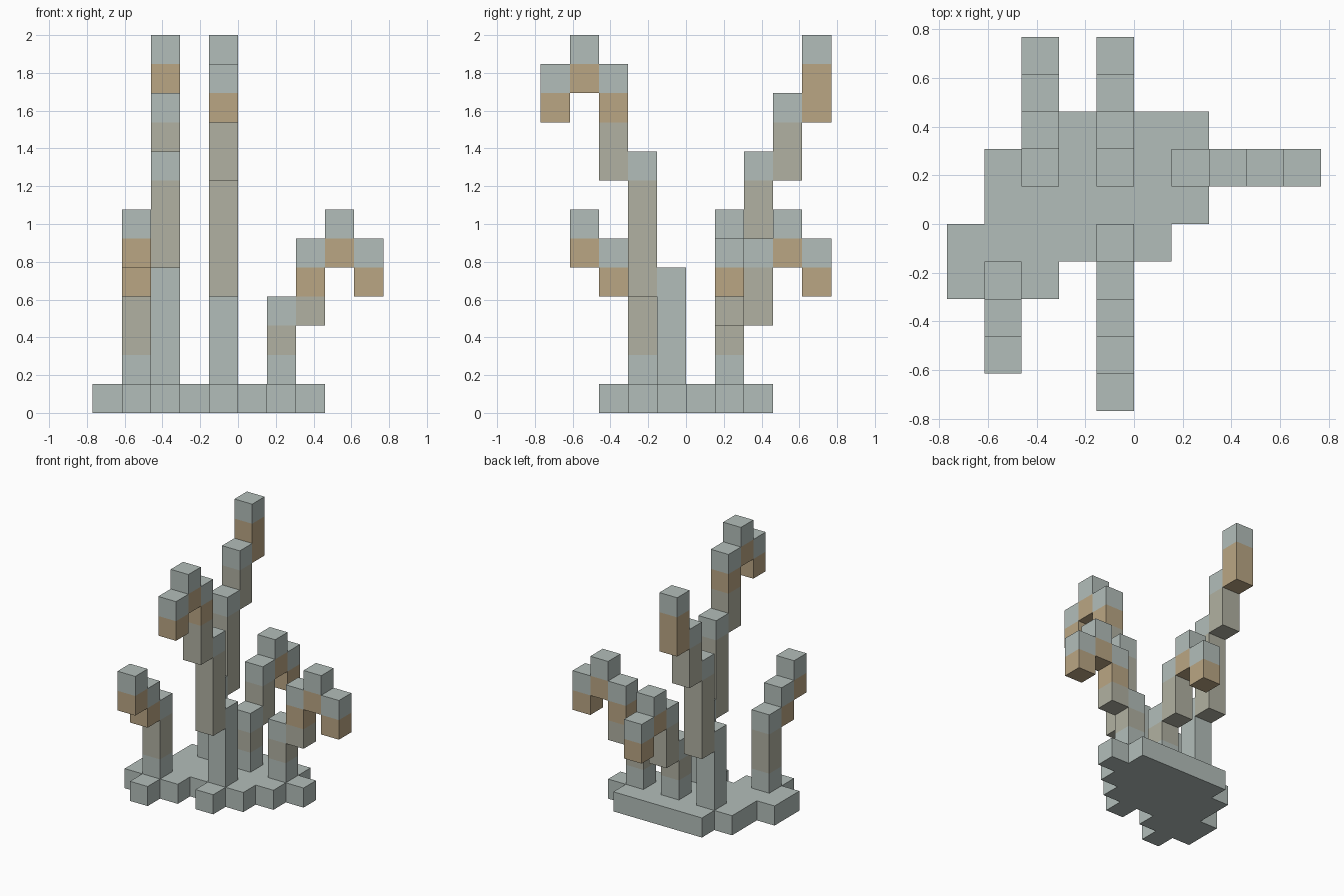
import bpy
import bmesh

if "Cube" in bpy.data.objects:
    bpy.data.objects.remove(bpy.data.objects["Cube"], do_unlink=True)

U = 2 / 13  # edge of one block


def make_material(name, rgb):
    mat = bpy.data.materials.new(name)
    mat.use_nodes = True
    mat.diffuse_color = (*rgb, 1)
    mat.node_tree.nodes["Principled BSDF"].inputs["Base Color"].default_value = (*rgb, 1)
    return mat


GREY, OLIVE, TAN = 0, 1, 2
MATERIALS = [
    make_material("pale grey", (0.45, 0.515, 0.49)),
    make_material("olive grey", (0.44, 0.44, 0.36)),
    make_material("sandy tan", (0.49, 0.38, 0.23)),
]


def finish(name, bm):
    bmesh.ops.recalc_face_normals(bm, faces=bm.faces)
    mesh = bpy.data.meshes.new(name)
    bm.to_mesh(mesh)
    bm.free()
    for mat in MATERIALS:
        mesh.materials.append(mat)
    obj = bpy.data.objects.new(name, mesh)
    bpy.context.collection.objects.link(obj)


def square(bm, i, j, k):
    """Corners of block (i, j) at block height k."""
    corners = ((i, j), (i + 1, j), (i + 1, j + 1), (i, j + 1))
    return [bm.verts.new((x * U, y * U, k * U)) for x, y in corners]


def add_segment(bm, i, j, bottom, bands):
    """Square post built upward from coloured bands of (height, colour)."""
    level = bottom
    ring = square(bm, i, j, level)
    bm.faces.new(ring).material_index = bands[0][1]
    for height, colour in bands:
        level += height
        upper = square(bm, i, j, level)
        for a in range(4):
            b = (a + 1) % 4
            face = bm.faces.new((ring[a], ring[b], upper[b], upper[a]))
            face.material_index = colour
        ring = upper
    bm.faces.new(ring).material_index = bands[-1][1]


def add_stalk(name, start, step, segments):
    """Stepped branch: each segment moves one block along step."""
    bm = bmesh.new()
    for n, (bottom, bands) in enumerate(segments):
        add_segment(bm, start[0] + n * step[0], start[1] + n * step[1], bottom, bands)
    finish(name, bm)


# Slab: rows of blocks as (row, first column, last column)
bm = bmesh.new()
rows = [(2, -3, 1), (1, -4, 2), (0, -4, 1), (-1, -5, 0),
        (-2, -5, -3), (-2, -1, -1), (-3, -4, -4)]
for j, first, last in rows:
    for i in range(first, last + 1):
        bm.faces.new(square(bm, i, j, 0))
bmesh.ops.remove_doubles(bm, verts=bm.verts, dist=U / 100)
raised = bmesh.ops.extrude_face_region(bm, geom=bm.faces[:], use_keep_orig=True)
top = [g for g in raised["geom"] if isinstance(g, bmesh.types.BMVert)]
bmesh.ops.translate(bm, verts=top, vec=(0, 0, U))
bmesh.ops.dissolve_limit(bm, angle_limit=0.01, verts=bm.verts, edges=bm.edges)
finish("base_slab", bm)

# Shared segment patterns
drooping_tip = [(1, TAN), (1, GREY)]
low_foot = [(1, GREY), (1, OLIVE), (1, GREY)]
tall_middle = [(4, OLIVE), (1, GREY)]

# Tall stalks
add_stalk("tall_front_stalk", (-1, -1), (0, -1), [
    (1, [(4, GREY)]),
    (4, tall_middle),
    (8, [(2, OLIVE), (1, TAN), (1, GREY)]),
    (11, drooping_tip),
    (10, drooping_tip),
])
add_stalk("tall_back_stalk", (-3, 1), (0, 1), [
    (1, [(4, GREY)]),
    (5 - 1, tall_middle),
    (8, [(2, OLIVE), (1, GREY)]),
    (10, [(2, TAN), (1, GREY)]),
])

# Short stalks
add_stalk("short_front_stalk", (-4, -2), (0, -1), [
    (1, [(1, GREY), (2, OLIVE), (1, GREY)]),
    (4, drooping_tip),
    (5, drooping_tip),
])
add_stalk("short_back_stalk", (-1, 1), (0, 1), [
    (1, low_foot),
    (3, [(2, OLIVE), (1, GREY)]),
    (5, drooping_tip),
    (4, drooping_tip),
])
add_stalk("short_left_stalk", (1, 1), (1, 0), [
    (1, low_foot),
    (3, [(1, OLIVE), (1, TAN), (1, GREY)]),
    (5, drooping_tip),
    (4, drooping_tip),
])
